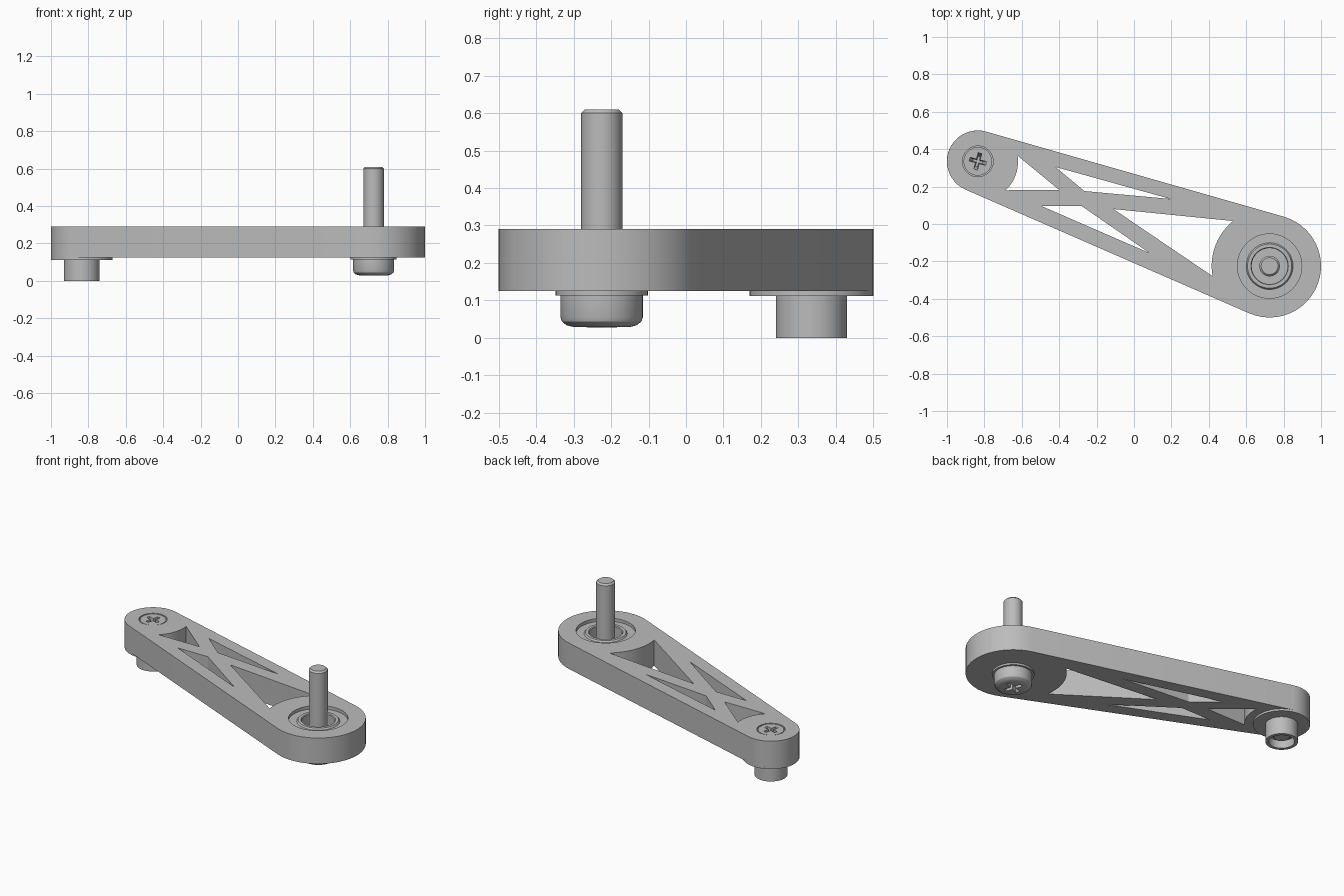
import bpy, bmesh
from math import asin, atan2, cos, sin, hypot, pi, radians
from mathutils import Matrix

cube = bpy.data.objects.get("Cube")
if cube:
    bpy.data.objects.remove(cube, do_unlink=True)

grey = bpy.data.materials.new("satin grey")
grey.use_nodes = True
colour = (0.5, 0.5, 0.5, 1)
grey.diffuse_color = colour
grey.node_tree.nodes["Principled BSDF"].inputs["Base Color"].default_value = colour

BIG, BIG_R = (0.725, -0.225), 0.275
SMALL, SMALL_R = (-0.835, 0.335), 0.165
BOTTOM, TOP = 0.125, 0.29


def arc(centre, radius, start, end, steps):
    angles = [start + (end - start) * i / steps for i in range(steps + 1)]
    return [(centre[0] + radius * cos(a), centre[1] + radius * sin(a)) for a in angles]


def circle(centre, radius, steps=48):
    return arc(centre, radius, 0, 2 * pi, steps)[:-1]


def finish(name, mesh):
    mesh.name = name
    mesh.materials.clear()
    mesh.materials.append(grey)
    mesh.shade_smooth()
    mesh.set_sharp_from_angle(angle=radians(30))
    obj = bpy.data.objects.new(name, mesh)
    bpy.context.collection.objects.link(obj)
    return obj


def plate(name, loops, z0, z1):
    """Extruded flat outline; further loops become holes."""
    curve = bpy.data.curves.new(name, "CURVE")
    curve.dimensions = "2D"
    curve.fill_mode = "BOTH"
    curve.extrude = (z1 - z0) / 2
    for loop in loops:
        spline = curve.splines.new("POLY")
        spline.points.add(len(loop) - 1)
        for point, (x, y) in zip(spline.points, loop):
            point.co = (x, y, 0, 1)
        spline.use_cyclic_u = True
    temp = bpy.data.objects.new(name, curve)
    mesh = bpy.data.meshes.new_from_object(temp)
    bpy.data.objects.remove(temp)
    bpy.data.curves.remove(curve)
    bm = bmesh.new()
    bm.from_mesh(mesh)
    bmesh.ops.remove_doubles(bm, verts=bm.verts, dist=0.0001)
    bmesh.ops.translate(bm, verts=bm.verts, vec=(0, 0, (z0 + z1) / 2))
    bmesh.ops.recalc_face_normals(bm, faces=bm.faces)
    bm.to_mesh(mesh)
    bm.free()
    return finish(name, mesh)


def lathe(name, centre, profile, closed=False, steps=48):
    """Spin a radius/height profile about a vertical axis."""
    bm = bmesh.new()
    verts = [bm.verts.new((r, 0, z)) for r, z in profile]
    edges = [bm.edges.new(pair) for pair in zip(verts, verts[1:])]
    if closed:
        edges.append(bm.edges.new((verts[-1], verts[0])))
    bmesh.ops.spin(bm, geom=verts + edges, cent=(0, 0, 0), axis=(0, 0, 1),
                   angle=2 * pi, steps=steps, use_merge=True)
    bmesh.ops.remove_doubles(bm, verts=bm.verts, dist=0.0001)
    bmesh.ops.recalc_face_normals(bm, faces=bm.faces)
    bmesh.ops.translate(bm, verts=bm.verts, vec=(*centre, 0))
    mesh = bpy.data.meshes.new(name)
    bm.to_mesh(mesh)
    bm.free()
    return finish(name, mesh)


def cut_cross(target, centre, z, depth, arm, width, turn):
    """Sink a tapered cross-shaped driver recess; sign of depth is its direction."""
    bm = bmesh.new()
    w = width / 2
    outline = []
    for quarter in range(4):
        spin = Matrix.Rotation(quarter * pi / 2 + turn, 3, "Z")
        for x, y in ((arm, -w), (arm, w), (w, w)):
            outline.append(spin @ Matrix.Identity(3) @ Matrix.Diagonal((1, 1, 1)).col[0] * x
                           + spin.col[1] * y)
    layers = []
    for height, scale in ((z - depth * 0.2, 1.1), (z + depth, 0.6)):
        layers.append([bm.verts.new((centre[0] + p.x * scale, centre[1] + p.y * scale, height))
                       for p in outline])
    low, high = layers
    bm.faces.new(low)
    bm.faces.new(high)
    for i in range(len(low)):
        j = (i + 1) % len(low)
        bm.faces.new((low[i], low[j], high[j], high[i]))
    bmesh.ops.recalc_face_normals(bm, faces=bm.faces)
    mesh = bpy.data.meshes.new("recess_cutter")
    bm.to_mesh(mesh)
    bm.free()
    cutter = finish("recess_cutter", mesh)
    cutter.hide_render = True
    mod = target.modifiers.new("recess", "BOOLEAN")
    mod.operation = "DIFFERENCE"
    mod.solver = "EXACT"
    mod.object = cutter
    bpy.context.view_layer.update()
    graph = bpy.context.evaluated_depsgraph_get()
    result = bpy.data.meshes.new_from_object(target.evaluated_get(graph))
    target.modifiers.clear()
    target.data = result
    result.set_sharp_from_angle(angle=radians(30))
    bpy.data.objects.remove(cutter, do_unlink=True)


# Arm outline: two round ends joined by tangent lines
dx, dy = BIG[0] - SMALL[0], BIG[1] - SMALL[1]
axis = atan2(dy, dx)
flare = asin((BIG_R - SMALL_R) / hypot(dx, dy))
upper, lower = axis + flare + pi / 2, axis - flare - pi / 2
outline = (arc(BIG, BIG_R, lower, upper, 24)
           + arc(SMALL, SMALL_R, upper, lower + 2 * pi, 20))

# Truss openings
small_window = arc(SMALL, 0.215, radians(8), radians(-46), 10) + [(-0.4, 0.182)]
big_window = arc(BIG, 0.31, radians(129), radians(190), 12) + [(-0.11, 0.08)]
upper_slot = [(-0.42, 0.305), (0.195, 0.134), (-0.265, 0.176)]
lower_slot = [(-0.495, 0.096), (-0.28, 0.096), (0.083, -0.155)]
plate("arm", [outline, small_window, big_window, upper_slot, lower_slot,
              circle(BIG, 0.172), circle(SMALL, 0.082)], BOTTOM, TOP)

# Bearing seated in the large end
lathe("bearing", BIG, [(0.172, BOTTOM), (0.172, 0.27), (0.125, 0.27), (0.118, 0.28),
                       (0.1, 0.28), (0.096, 0.275), (0.096, 0.2), (0.05, 0.2),
                       (0.05, BOTTOM)], closed=True)

# Long bolt with flange, rounded head and chamfered tip
bolt = lathe("bolt", BIG, [(0, 0.028), (0.075, 0.029), (0.094, 0.034), (0.106, 0.044),
                           (0.11, 0.056), (0.11, 0.113), (0.123, 0.113), (0.123, BOTTOM),
                           (0.055, BOTTOM), (0.055, 0.6), (0.045, 0.61), (0, 0.61)])
cut_cross(bolt, BIG, 0.028, 0.05, 0.055, 0.024, radians(20))

# Stepped boss under the small end with a hollow foot
lathe("boss", SMALL, [(0, 0.05), (0.075, 0.05), (0.075, 0), (0.095, 0), (0.095, 0.112),
                      (SMALL_R, 0.112), (SMALL_R, BOTTOM), (0, BOTTOM)])
lathe("screw_tip", SMALL, [(0, 0.03), (0.045, 0.03), (0.05, 0.036), (0.05, 0.06), (0, 0.06)])

# Flush screw in the small end
screw = lathe("screw_head", SMALL, [(0, BOTTOM), (0.076, BOTTOM), (0.076, 0.288), (0, 0.288)])
cut_cross(screw, SMALL, 0.288, -0.05, 0.045, 0.02, radians(-15))
